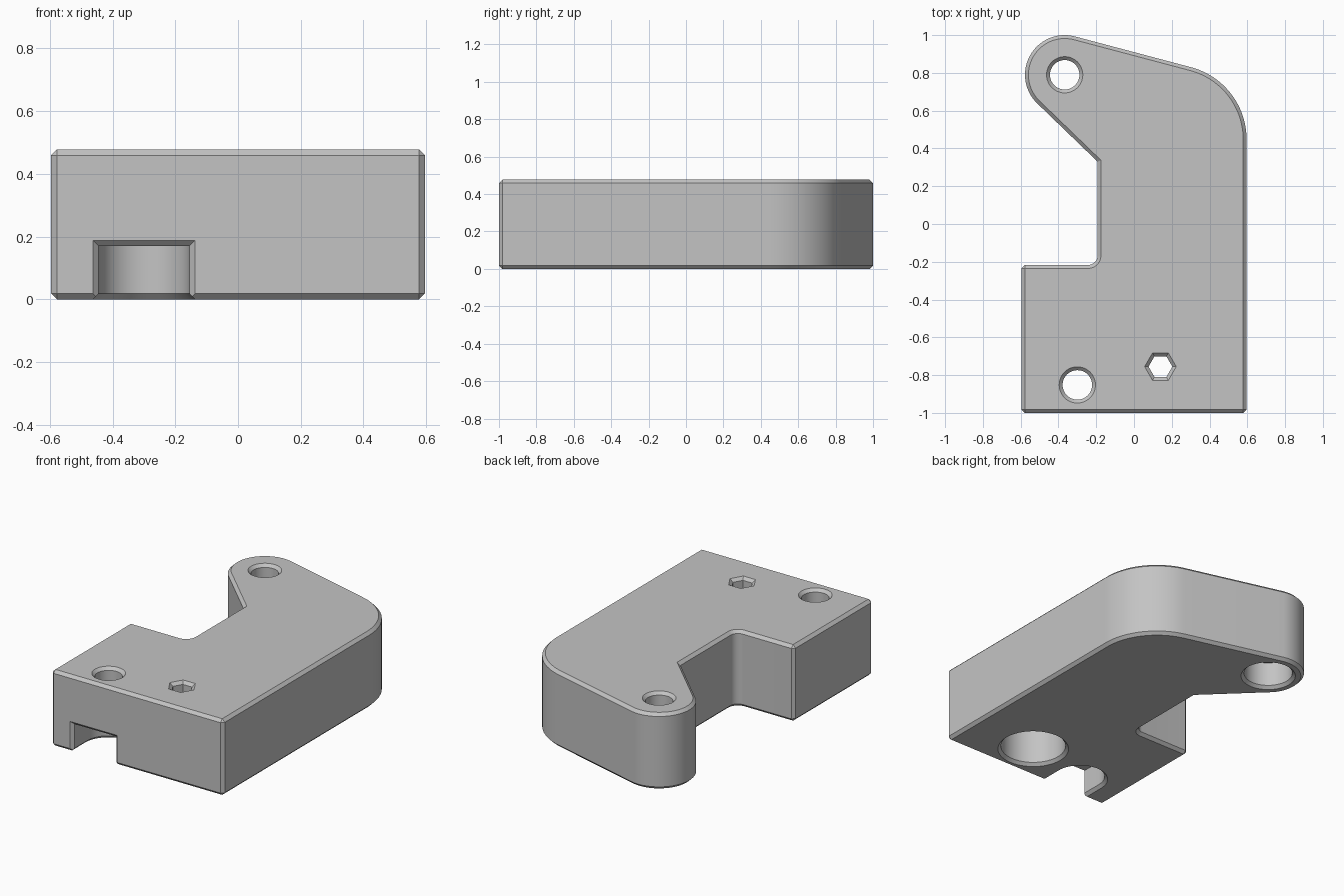
import bpy, bmesh, math
from mathutils import Vector

if "Cube" in bpy.data.objects:
    bpy.data.objects.remove(bpy.data.objects["Cube"], do_unlink=True)

H = 0.477      # plate height
C = 0.018      # chamfer size
X = 0.596      # half width
EPS = 0.01     # overshoot of cutters

grey = bpy.data.materials.new("plain grey")
grey.use_nodes = True
colour = (0.55, 0.55, 0.55, 1)
grey.diffuse_color = colour
grey.node_tree.nodes["Principled BSDF"].inputs["Base Color"].default_value = colour


def arc(cx, cy, r, start, end, n):
    steps = [math.radians(start + (end - start) * i / n) for i in range(n + 1)]
    return [Vector((cx + r * math.cos(a), cy + r * math.sin(a))) for a in steps]


def polygon(cx, cy, r, n):
    return arc(cx, cy, r, 0, 360, n)[:-1]


def offset(pts, d):
    """Move a counter-clockwise outline outwards by d with mitred corners."""
    out = []
    for i, p in enumerate(pts):
        e1 = (p - pts[i - 1]).normalized()
        e2 = (pts[(i + 1) % len(pts)] - p).normalized()
        n1, n2 = Vector((e1.y, -e1.x)), Vector((e2.y, -e2.x))
        out.append(p + (n1 + n2) * d / (1 + n1.dot(n2)))
    return out


def at_height(pts, z):
    return [Vector((p.x, p.y, z)) for p in pts]


def loft(name, rings):
    """Skin a closed solid through rings of equal point count."""
    bm = bmesh.new()
    rows = [[bm.verts.new(p) for p in ring] for ring in rings]
    n = len(rows[0])
    bm.faces.new(rows[0][::-1])
    bm.faces.new(rows[-1])
    for a, b in zip(rows, rows[1:]):
        for i in range(n):
            j = (i + 1) % n
            bm.faces.new((a[i], a[j], b[j], b[i]))
    bmesh.ops.remove_doubles(bm, verts=bm.verts, dist=1e-5)
    bmesh.ops.recalc_face_normals(bm, faces=bm.faces)
    mesh = bpy.data.meshes.new(name)
    bm.to_mesh(mesh)
    bm.free()
    mesh.materials.append(grey)
    obj = bpy.data.objects.new(name, mesh)
    bpy.context.collection.objects.link(obj)
    return obj


# Plate outline, counter-clockwise from the front right corner
corners = [Vector((-X, -1)), Vector((X, -1)), Vector((-X, -0.217))]
outline = corners[:2]
outline += arc(X - 0.395, 0.448, 0.395, 0, 75.3, 24)
outline += arc(-0.367, 0.79, 0.21, 75.3, 226, 40)
outline += [Vector((-0.193, 0.33))]
outline += arc(-0.243, -0.167, 0.05, 0, -90, 10)
outline += corners[2:]


def split_corners(pts, cut):
    """Double each square corner, pulling the pair apart by the cut."""
    out = []
    for i, p in enumerate(pts):
        if outline[i] in corners:
            back = (pts[i - 1] - p).normalized()
            ahead = (pts[(i + 1) % len(pts)] - p).normalized()
            out += [p + back * cut, p + ahead * cut]
        else:
            out.append(p)
    return out


wall = split_corners(outline, C)
rim = split_corners(offset(outline, -C), 0)
plate = loft("bracket_plate", [at_height(rim, 0), at_height(wall, C),
                               at_height(wall, H - C), at_height(rim, H)])

cutters = []


def hole_from_top(name, pts):
    cutters.append(loft(name, [at_height(pts, -0.1), at_height(pts, H - C),
                               at_height(offset(pts, C + EPS), H + EPS)]))


def pocket_from_below(name, pts, depth):
    cutters.append(loft(name, [at_height(offset(pts, C + EPS), -EPS),
                               at_height(pts, C), at_height(pts, depth)]))


# Back screw hole with round counterbore
hole_from_top("back_screw_hole", polygon(-0.367, 0.79, 0.078, 48))
pocket_from_below("back_counterbore", polygon(-0.367, 0.79, 0.142, 48), 0.17)

# Front screw hole with a counterbore open to the front
SX, SY, SR, SD = -0.30, -0.852, 0.145, 0.17
hole_from_top("front_screw_hole", polygon(SX, SY, 0.078, 48))
slot = [Vector((SX - SR, -1.1)), Vector((SX + SR, -1.1))]
slot += arc(SX, SY, SR, 0, 180, 28)
pocket_from_below("front_counterbore", slot, SD)


def slot_mouth(y, grow):
    l, r, t = SX - SR - grow, SX + SR + grow, SD + grow
    return [Vector((x, y, z)) for x, z in ((l, -0.1), (r, -0.1), (r, t), (l, t))]


cutters.append(loft("slot_mouth_chamfer", [slot_mouth(-1 - EPS, C + EPS),
                                           slot_mouth(-1 + C, 0)]))

# Hexagonal hole above a wide round pocket
hole_from_top("hex_hole", polygon(0.14, -0.755, 0.063, 6))
pocket_from_below("wide_pocket", polygon(0.14, -0.755, 0.19, 56), 0.29)

# Cut everything out of the plate
bpy.ops.object.select_all(action="DESELECT")
bpy.context.view_layer.objects.active = plate
plate.select_set(True)
for cutter in cutters:
    cutter.hide_render = True
    mod = plate.modifiers.new(cutter.name, "BOOLEAN")
    mod.operation = "DIFFERENCE"
    mod.solver = "EXACT"
    mod.object = cutter
    bpy.ops.object.modifier_apply(modifier=mod.name)
for cutter in cutters:
    bpy.data.objects.remove(cutter, do_unlink=True)

bpy.ops.object.shade_smooth_by_angle(angle=math.radians(25))
